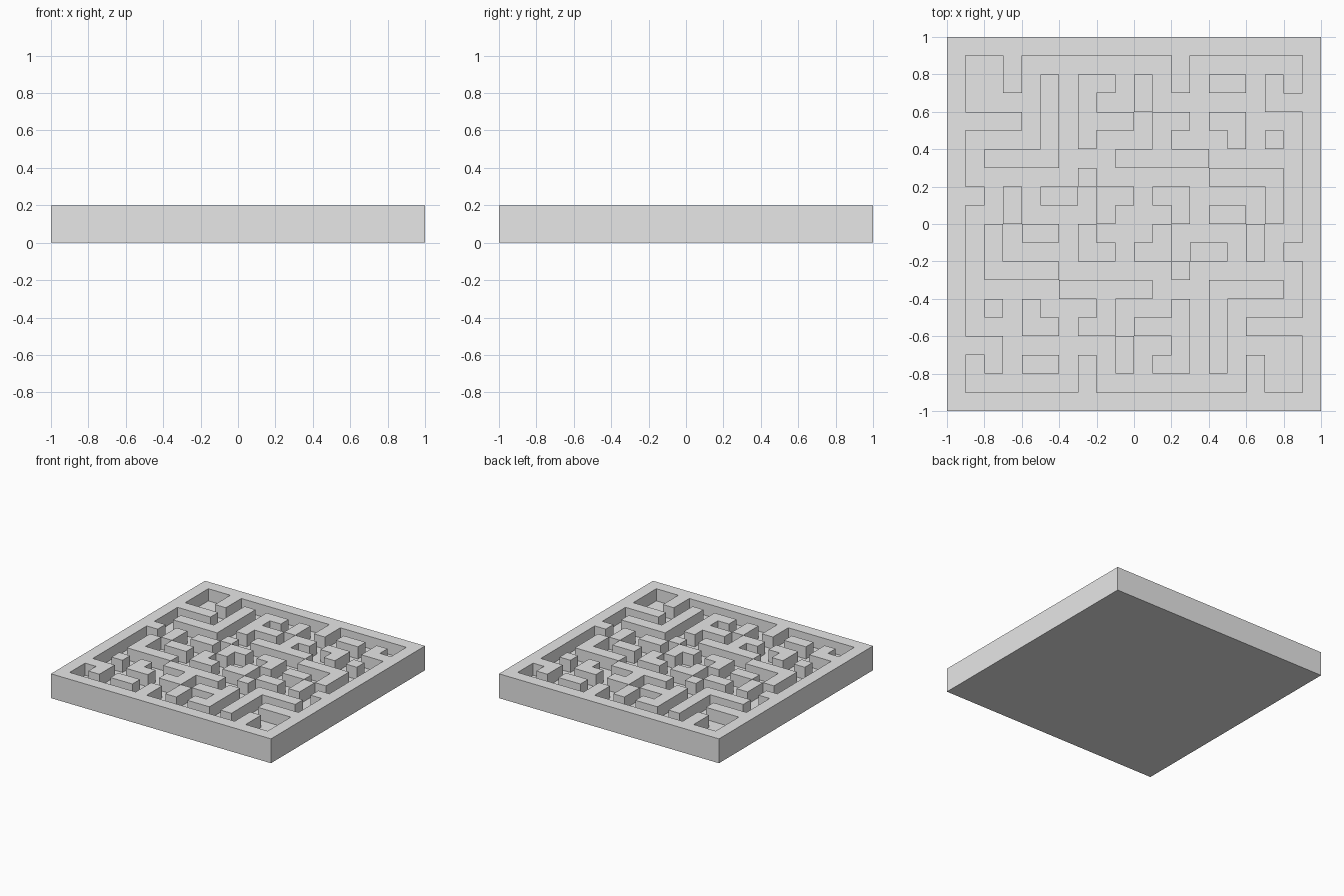
import bpy
import bmesh

# Remove the default cube
cube = bpy.data.objects.get("Cube")
if cube:
    bpy.data.objects.remove(cube, do_unlink=True)

HEIGHT = 0.2
FLOOR = 0.1

# Back half of the maze plan (# = wall); the front half is its half turn
half = [
    "####################",
    "#..#........#......#",
    "#..#.#.##.#.#.##.#.#",
    "#....#.#..#......###",
    "####.#.###.##.##...#",
    "#....#.#...#...#.#.#",
    "#.####...#####.....#",
    "#......#......####.#",
    "##.#.##.##.##....#.#",
    "#..#....#...#.##.#.#",
]
plan = half + [row[::-1] for row in reversed(half)]
n = len(plan)
cell = 2 / n


def is_wall(face):
    c = face.calc_center_median()
    return plan[int((1 - c.y) / cell)][int((c.x + 1) / cell)] == "#"


# Top sheet, one square per plan cell
bm = bmesh.new()
bmesh.ops.create_grid(bm, x_segments=n, y_segments=n, size=1)
for v in bm.verts:
    v.co.z = HEIGHT
rim = [e for e in bm.edges if e.is_boundary]

# Sink the passages
passages = [f for f in bm.faces if not is_wall(f)]
res = bmesh.ops.extrude_face_region(bm, geom=passages)
for v in res["geom"]:
    if isinstance(v, bmesh.types.BMVert):
        v.co.z = FLOOR
leftover = [f for f in passages if f.is_valid and f.calc_center_median().z > HEIGHT - 0.01]
if leftover:
    bmesh.ops.delete(bm, geom=leftover, context="FACES")

# Outer sides and underside
res = bmesh.ops.extrude_edge_only(bm, edges=rim)
for v in res["geom"]:
    if isinstance(v, bmesh.types.BMVert):
        v.co.z = 0
base_edges = [e for e in bm.edges if all(v.co.z < 0.01 for v in e.verts)]
bmesh.ops.contextual_create(bm, geom=base_edges)
bmesh.ops.recalc_face_normals(bm, faces=bm.faces[:])

mesh = bpy.data.meshes.new("maze_block")
bm.to_mesh(mesh)
bm.free()

# Plain grey material
grey = bpy.data.materials.new("light_grey")
grey.use_nodes = True
colour = (0.8, 0.8, 0.8, 1)
grey.diffuse_color = colour
grey.node_tree.nodes["Principled BSDF"].inputs["Base Color"].default_value = colour
mesh.materials.append(grey)

maze = bpy.data.objects.new("maze_block", mesh)
bpy.context.collection.objects.link(maze)
